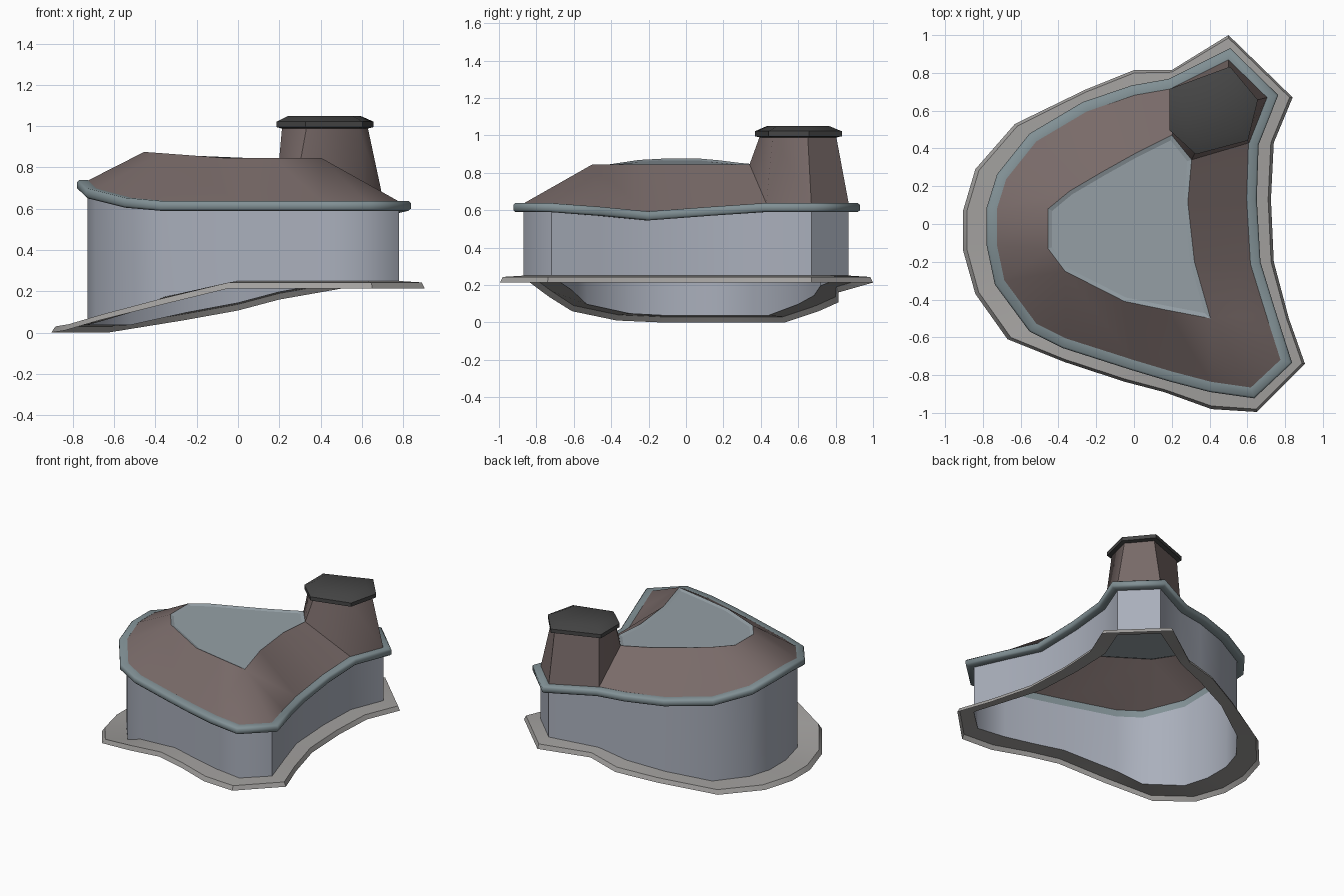
import bpy, bmesh, math
from mathutils import Vector

if "Cube" in bpy.data.objects:
    bpy.data.objects.remove(bpy.data.objects["Cube"])


def material(name, rgb):
    m = bpy.data.materials.new(name)
    m.diffuse_color = (*rgb, 1)
    m.use_nodes = True
    m.node_tree.nodes["Principled BSDF"].inputs["Base Color"].default_value = m.diffuse_color
    return m


def loft(name, rings, mat, cap=False, wrap=False, skip=(), angle=40):
    """Bridge closed rings of equal length; coincident points are merged."""
    bm = bmesh.new()
    vs = [[bm.verts.new(p) for p in r] for r in rings]
    n = len(rings[0])
    pairs = list(zip(vs, vs[1:])) + ([(vs[-1], vs[0])] if wrap else [])
    for a, b in pairs:
        for i in range(n):
            if i not in skip:
                j = (i + 1) % n
                bm.faces.new((a[i], a[j], b[j], b[i]))
    if cap:
        bm.faces.new(vs[-1])
    bmesh.ops.remove_doubles(bm, verts=bm.verts, dist=1e-4)
    bmesh.ops.recalc_face_normals(bm, faces=bm.faces)
    me = bpy.data.meshes.new(name)
    bm.to_mesh(me)
    bm.free()
    ob = bpy.data.objects.new(name, me)
    bpy.context.collection.objects.link(ob)
    me.materials.append(mat)
    bpy.ops.object.select_all(action='DESELECT')
    ob.select_set(True)
    bpy.context.view_layer.objects.active = ob
    bpy.ops.object.shade_smooth_by_angle(angle=math.radians(angle))
    return ob


def offset(pts, d):
    """Mitred outward offset of a clockwise 2D outline."""
    out = []
    for i, p in enumerate(pts):
        p = Vector(p)
        e1 = (p - Vector(pts[i - 1])).normalized()
        e2 = (Vector(pts[(i + 1) % len(pts)]) - p).normalized()
        n1, n2 = Vector((-e1.y, e1.x)), Vector((-e2.y, e2.x))
        out.append(p + (n1 + n2) * d / (1 + n1.dot(n2)))
    return out


wall_mat = material("wall_blue_grey", (.40, .43, .50))
roof_mat = material("roof_brown", (.19, .145, .14))
trim_mat = material("trim_slate", (.22, .28, .30))
base_mat = material("base_grey", (.36, .35, .34))
deck_mat = material("deck_slate", (.30, .35, .38))
dark_mat = material("dark_cap", (.06, .06, .06))

# Base flange outline (x, y, z of lower edge), clockwise from the back corner
base = [(.50, 1, .213), (.84, .67, .213), (.74, .43, .213), (.725, .13, .213),
        (.74, -.20, .213), (.82, -.50, .213), (.905, -.74, .213),
        (.65, -.995, .213), (.41, -.98, .213), (.16, -.89, .213),
        (-.05, -.835, .213), (-.37, -.73, .135), (-.67, -.61, .06),
        (-.84, -.37, .01), (-.905, -.14, 0), (-.905, .07, 0), (-.84, .29, 0),
        (-.63, .53, 0), (-.26, .71, .06), (0, .815, .107), (.20, .815, .16)]
# Wall outline in matching order
wall = [(.50, .87), (.705, .67), (.61, .43), (.60, .13), (.62, -.21),
        (.70, -.47), (.78, -.72), (.62, -.87), (.41, -.84), (.20, -.785),
        (0, -.725), (-.36, -.61), (-.52, -.53), (-.69, -.30), (-.73, -.11),
        (-.73, .08), (-.68, .24), (-.52, .44), (-.25, .60), (0, .685),
        (.20, .72)]
# Height change of the eaves along the outline
lift = [0, 0, 0, -.02, -.045, -.02, 0, 0, 0, 0, 0,
        0, .015, .06, .10, .10, .06, .015, 0, 0, 0]

# Base flange: chamfered lip, then a gentle rise to the wall
lower = [Vector(p) for p in base]
foot = [Vector((x, y, p.z + .037)) for (x, y), p in zip(wall, lower)]
lip = []
for a, b in zip(lower, foot):
    q = a.lerp(b, .12)
    q.z = a.z + .03
    lip.append(q)
loft("base_flange", [lower, lip, foot], base_mat)

# Walls
eaves = [Vector((x, y, .635 + d)) for (x, y), d in zip(wall, lift)]
loft("walls", [foot, eaves], wall_mat, angle=60)

# Eaves trim following the wall top
section = [(0, .59), (.04, .59), (.05, .60), (.05, .628), (.04, .638), (-.004, .638)]
rings = []
for off, z in section:
    rings.append([(p.x, p.y, z + d) for p, d in zip(offset(wall, off), lift)])
loft("eaves_trim", rings, trim_mat, wrap=True, angle=60)

# Roof slopes up to the deck outline
deck2d = [(-.455, .08), (-.455, -.13), (-.365, -.25), (-.05, -.41), (.17, -.455),
          (.405, -.50), (.32, -.20), (.285, .115), (.305, .34), (.20, .47),
          (0, .37), (-.17, .275), (-.34, .175)]


def deck_z(x):
    return .845 + .03 * min(1, max(0, (-x - .05) / .4))


deck = [Vector((x, y, deck_z(x))) for x, y in deck2d]
# Which deck corner each eaves point runs up to
link = [9, 8, 8, 7, 6, 5, 5, 5, 5, 4, 3, 2, 2, 2, 1, 0, 12, 12, 11, 10, 9]
loft("roof_slopes", [eaves, [deck[k] for k in link]], roof_mat, skip=(0, 1, 20), angle=50)

# Roof deck with a thin border
ccw = [tuple(p) for p in deck2d[::-1]]
inner = [Vector((p.x, p.y, deck_z(p.x) - .008)) for p in offset(ccw, -.022)]
loft("roof_deck", [deck[::-1], inner], deck_mat, cap=True, angle=10)

# Chimney body rising from the back corner of the roof
chimney_foot = [eaves[0], eaves[1], eaves[2], deck[8], deck[9], eaves[20]]
chimney_top = [(.50, .80), (.625, .65), (.58, .465), (.335, .40), (.215, .51), (.215, .695)]
loft("chimney", [chimney_foot, [Vector((x, y, 1.01)) for x, y in chimney_top]],
     roof_mat, angle=60)

# Chimney cap
cap_rings = []
for off, z in [(-.01, .985), (.028, .995), (.028, 1.022), (-.03, 1.05)]:
    cap_rings.append([(p.x, p.y, z) for p in offset(chimney_top, off)])
loft("chimney_cap", cap_rings, dark_mat, cap=True, angle=40)
